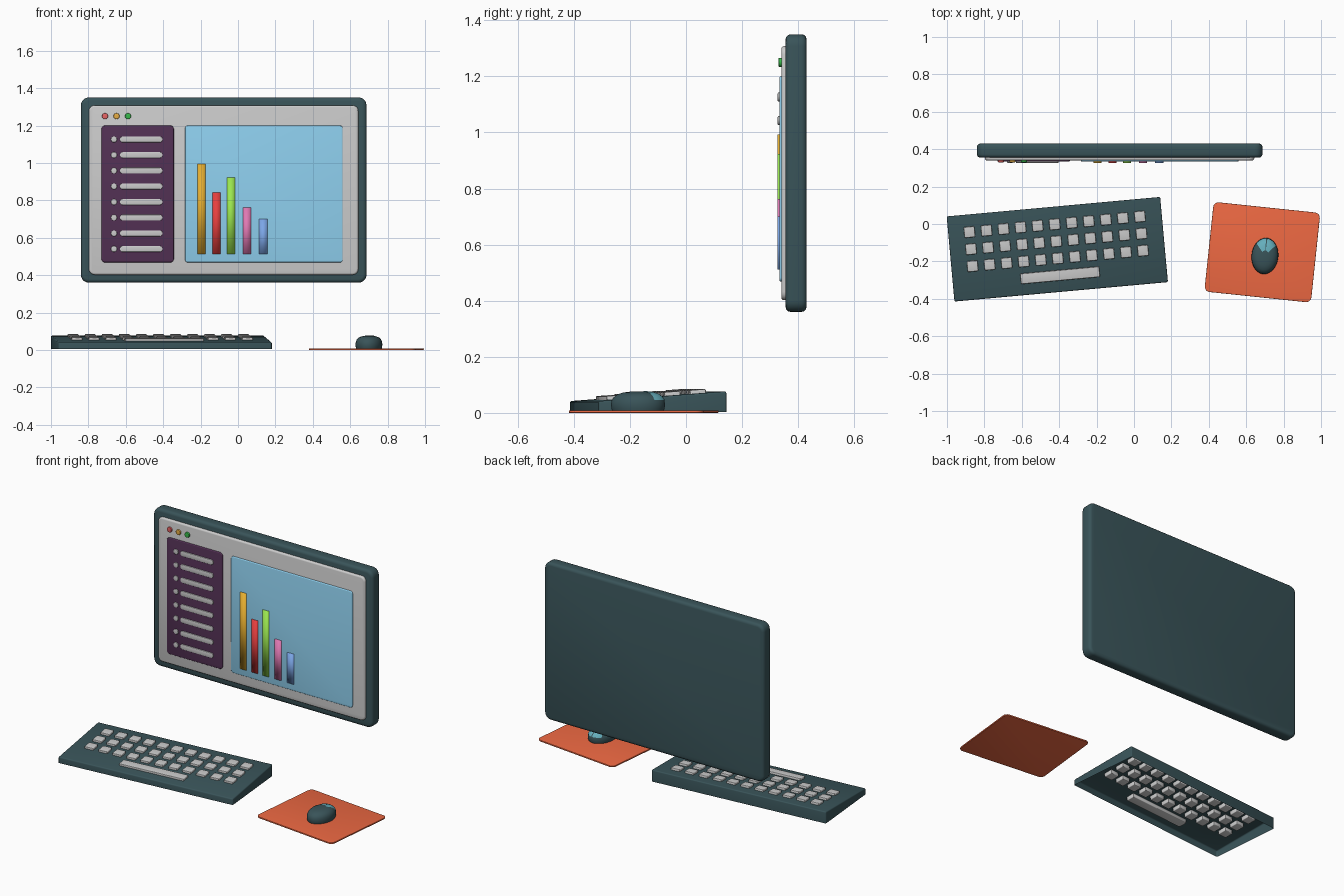
import bpy, bmesh
from math import radians, sin, cos, pi, atan2
from mathutils import Matrix, Vector

if "Cube" in bpy.data.objects:
    bpy.data.objects.remove(bpy.data.objects["Cube"])


def mat(name, *rgb):
    m = bpy.data.materials.new(name)
    m.diffuse_color = (*rgb, 1)
    m.use_nodes = True
    m.node_tree.nodes["Principled BSDF"].inputs["Base Color"].default_value = m.diffuse_color
    return m


TEAL = mat("dark_teal", .041, .088, .1)
PURPLE = mat("purple", .085, .03, .088)
BLUE = mat("screen_blue", .27, .62, .85)
ORANGE = mat("orange", .85, .14, .055)
AQUA = mat("aqua", .13, .42, .5)


def make(name, bm, material=None):
    bmesh.ops.recalc_face_normals(bm, faces=bm.faces)
    me = bpy.data.meshes.new(name)
    bm.to_mesh(me)
    bm.free()
    ob = bpy.data.objects.new(name, me)
    bpy.context.collection.objects.link(ob)
    if material:
        me.materials.append(material)
    return ob


def box(w, h, d):
    bm = bmesh.new()
    bmesh.ops.create_cube(bm, size=1)
    bmesh.ops.scale(bm, vec=(w, h, d), verts=bm.verts)
    return bm


def slab(name, w, h, d, r, b, material=None, wall=False, seg=5):
    """Plate with rounded corners r and softened rims b, lying flat or upright."""
    bm = box(w, h, d)
    if r:
        up = [e for e in bm.edges if abs(e.verts[0].co.z - e.verts[1].co.z) > d / 2]
        bmesh.ops.bevel(bm, geom=up, offset=r, segments=seg, profile=.5, affect='EDGES')
    if b:
        rim = [e for e in bm.edges
               if abs(e.verts[0].co.z - e.verts[1].co.z) < d / 4]
        bmesh.ops.bevel(bm, geom=rim, offset=b, segments=3, profile=.5, affect='EDGES')
    if wall:
        bm.transform(Matrix.Rotation(pi / 2, 4, 'X'))
    return make(name, bm, material)


def on_wall(name, x0, x1, z0, z1, y0, y1, r, b, material=None):
    """Upright plate given by its extents."""
    ob = slab(name, x1 - x0, z1 - z0, y1 - y0, r, b, material, True)
    ob.location = ((x0 + x1) / 2, (y0 + y1) / 2, (z0 + z1) / 2)
    return ob


# Monitor and screen window
on_wall("monitor_body", -.84, .687, .36, 1.35, .355, .43, .042, .018, TEAL)
on_wall("screen_window", -.797, .643, .402, 1.308, .34, .37, .03, .01)
on_wall("sidebar", -.73, -.343, .468, 1.20, .333, .35, .02, .005, PURPLE)
on_wall("chart_panel", -.283, .56, .468, 1.20, .333, .35, .015, .005, BLUE)

# Window buttons
for i, c in enumerate([(.8, .13, .13), (.8, .42, .06), (.04, .5, .07)]):
    x = -.711 + i * .0615
    on_wall("window_button", x - .016, x + .016, 1.234, 1.266, .33, .345, .0155, .003,
            mat("window_button", *c))

# Sidebar rows: bullet and bar
for i in range(8):
    z = 1.126 - i * .0837
    on_wall("row_bullet", -.679, -.647, z - .016, z + .016, .327, .34, .0155, .003)
    on_wall("row_bar", -.632, -.403, z - .016, z + .016, .327, .34, .0155, .003)

# Chart bars
bars = [(-.195, .993, (.8, .43, .03)), (-.115, .843, (.8, .05, .05)),
        (-.038, .923, (.33, .8, .08)), (.047, .762, (.75, .19, .45)),
        (.135, .70, (.2, .38, .8))]
chart_bars = []
for x, top, c in bars:
    chart_bars.append(on_wall("chart_bar", x - .0215, x + .0215, .512, top, .327, .34,
                              0, 0, mat("chart_bar", *c)))

# Keyboard: open-bottomed wedge shell
W, D, ZF, ZB = 1.146, .457, .042, .077
bm = box(W, D, 1)
for v in bm.verts:
    v.co.z = .004 if v.co.z < 0 else (ZF if v.co.y < 0 else ZB)
bmesh.ops.delete(bm, geom=[min(bm.faces, key=lambda f: f.calc_center_median().z)],
                 context='FACES_ONLY')
bmesh.ops.bevel(bm, geom=[e for e in bm.edges if not e.is_boundary], offset=.007,
                segments=3, profile=.5, affect='EDGES')
keyboard = make("keyboard_case", bm, TEAL)
keyboard.location = (-.41, -.135, 0)
keyboard.rotation_euler.z = radians(5.2)


def key(name, x, y, w, h):
    k = slab(name, w, h, .036, .006, .004, seg=2)
    k.parent = keyboard
    k.location = (x, y, ZF + (ZB - ZF) * (y / D + .5) - .005)
    k.rotation_euler.x = atan2(ZB - ZF, D)


for row in range(3):
    for col in range(11):
        key("key", (col - 5) * .0915 - .002, .135 - row * .0915, .058, .058)
key("space_bar", .002, -.139, .424, .056)

# Mouse pad
pad = slab("mouse_pad", .573, .482, .009, .028, .002, ORANGE)
pad.location = (.686, -.151, .0045)
pad.rotation_euler.z = radians(-6)

# Mouse body: stacked ovals; profile holds (radius factor, height)
profile = [(.93, .001), (.98, .015), (1, .03), (.97, .045), (.9, .056),
           (.76, .066), (.55, .0725), (.3, .0755)]
A, B, N = .0715, .097, 40


def oval(f, a, z):
    return Vector((A * f * cos(a), B * f * sin(a), z))


bm = bmesh.new()
rings = [[bm.verts.new(oval(f, 2 * pi * i / N, z)) for i in range(N)] for f, z in profile]
for lo, hi in zip(rings, rings[1:]):
    for i in range(N):
        bm.faces.new((lo[i], lo[(i + 1) % N], hi[(i + 1) % N], hi[i]))
bm.faces.new(rings[0])
tip = bm.verts.new((0, 0, .0765))
for i in range(N):
    bm.faces.new((rings[-1][i], rings[-1][(i + 1) % N], tip))
parts = [make("mouse_body", bm, TEAL)]

# Mouse buttons: patches just over the front of the dome, with a gap between
for side, a0 in (("right", 42), ("left", 93)):
    bm = bmesh.new()
    grid = [[bm.verts.new(oval(f, radians(a0 + 45 * i / 6), z + .0012) * 1.012)
             for i in range(7)] for f, z in profile[3:]]
    for lo, hi in zip(grid, grid[1:]):
        for i in range(6):
            bm.faces.new((lo[i], lo[i + 1], hi[i + 1], hi[i]))
    parts.append(make("mouse_button_" + side, bm, AQUA))
for p in parts:
    p.location = (.70, -.171, 0)
    p.rotation_euler.z = radians(-6)

# Shading: soft bars, sharp-edged smooth elsewhere
for ob in bpy.context.scene.objects:
    ob.select_set(ob not in chart_bars)
bpy.context.view_layer.objects.active = keyboard
bpy.ops.object.shade_smooth_by_angle(angle=radians(35))
for ob in chart_bars:
    ob.data.shade_smooth()
bpy.context.view_layer.update()
